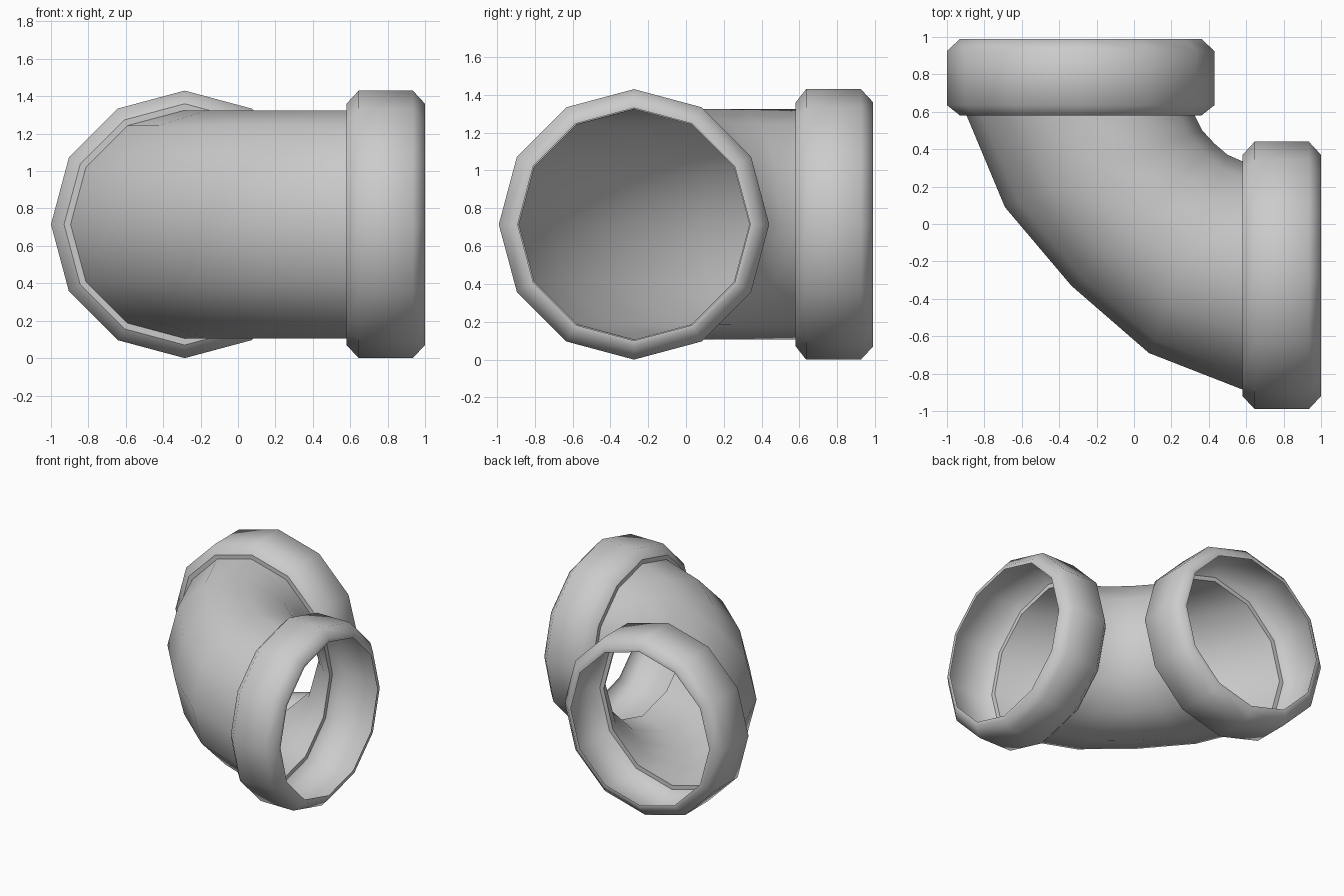
import bpy
import math
from mathutils import Vector

SIDES = 12
MID_Z = 0.715

cube = bpy.data.objects.get("Cube")
if cube:
    bpy.data.objects.remove(cube, do_unlink=True)

# One plain grey for the whole fitting
grey = bpy.data.materials.new("pipe_grey")
grey.use_nodes = True
grey.diffuse_color = (0.6, 0.6, 0.6, 1)
grey.node_tree.nodes["Principled BSDF"].inputs["Base Color"].default_value = (0.6, 0.6, 0.6, 1)


def ring(outer, inner, height):
    """Upright elliptical loop spanning two plan points, with a given half height."""
    a, b = Vector((*outer, MID_Z)), Vector((*inner, MID_Z))
    mid, half = (a + b) / 2, (a - b) / 2
    turns = [2 * math.pi * i / SIDES for i in range(SIDES)]
    return [mid + half * math.cos(t) + Vector((0, 0, height * math.sin(t))) for t in turns]


def skin(name, rings):
    """Bridge consecutive loops into one smooth open shell."""
    verts = [v for loop in rings for v in loop]
    faces = []
    for r in range(len(rings) - 1):
        for i in range(SIDES):
            j = (i + 1) % SIDES
            a, b = r * SIDES, (r + 1) * SIDES
            faces.append((a + i, a + j, b + j, b + i))
    mesh = bpy.data.meshes.new(name)
    mesh.from_pydata(verts, [], faces)
    mesh.materials.append(grey)
    obj = bpy.data.objects.new(name, mesh)
    bpy.context.collection.objects.link(obj)
    bpy.ops.object.select_all(action="DESELECT")
    obj.select_set(True)
    bpy.context.view_layer.objects.active = obj
    bpy.ops.object.shade_smooth_by_angle(angle=math.radians(60))


BACK, CENTRE_X, CENTRE_Y = 0.58, -0.285, -0.275
TUBE, STEP = 0.61, 0.645


def back_ring(radius, along=BACK):
    return ring((CENTRE_X - radius, along), (CENTRE_X + radius, along), radius)


def side_ring(radius, along=BACK):
    return ring((along, CENTRE_Y - radius), (along, CENTRE_Y + radius), radius)


# Bent tube, with a narrow flat step at each mouth
bend = [((-0.69, 0.09), (0.365, 0.5)),
        ((-0.335, -0.33), (0.43, 0.43)),
        ((0.08, -0.69), (0.5, 0.37))]
skin("elbow_tube", [back_ring(STEP), back_ring(TUBE)]
     + [ring(outer, inner, TUBE) for outer, inner in bend]
     + [side_ring(TUBE), side_ring(STEP)])

# Chamfered socket collars: (distance along the axis, radius)
profile = [(BACK, STEP), (0.645, 0.715), (0.935, 0.715), (1.0, STEP), (1.0, 0.615)]
skin("side_collar", [side_ring(r, d) for d, r in profile])
skin("back_collar", [back_ring(r, d - 0.01 * (d > BACK)) for d, r in reversed(profile)])
